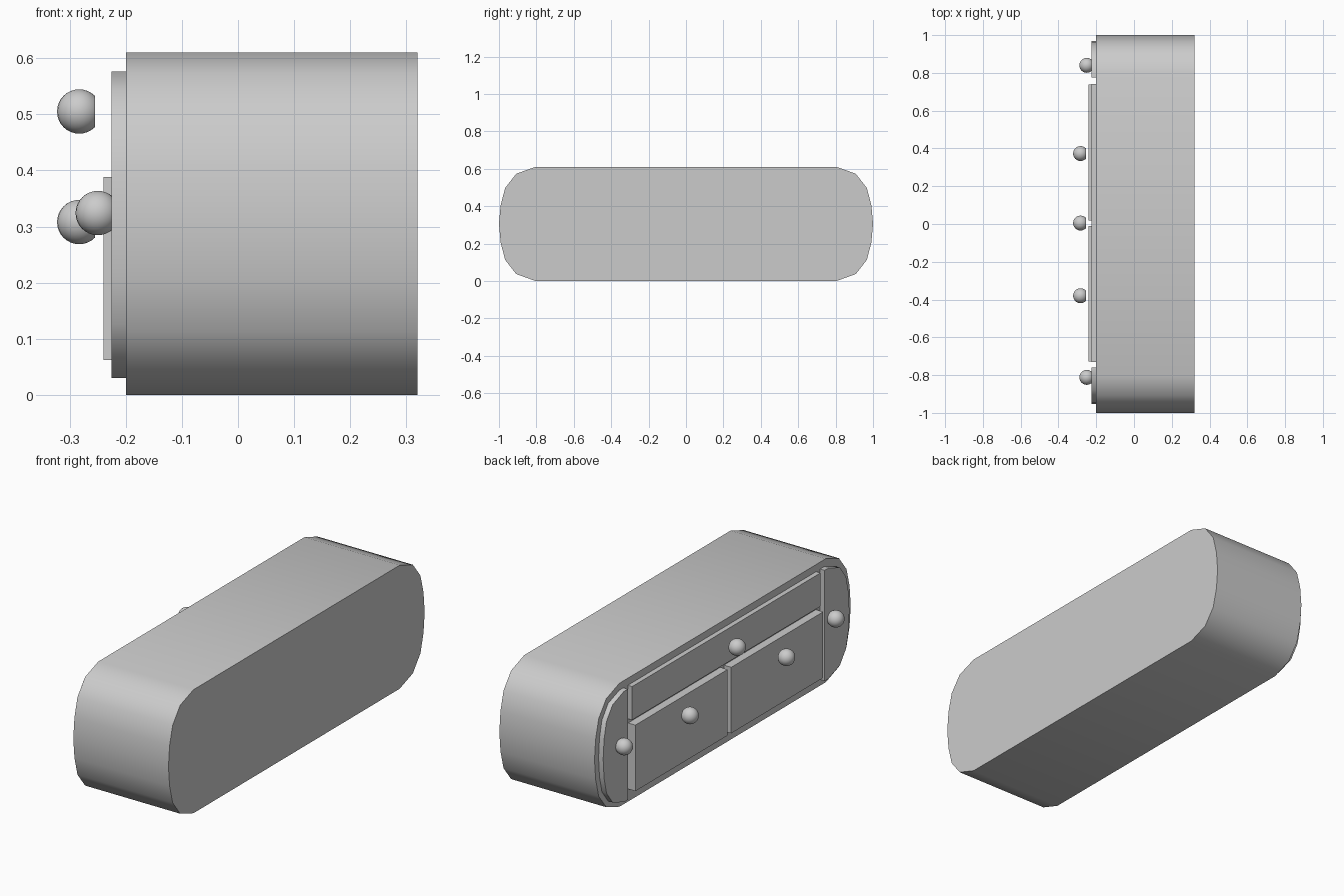
import bpy, bmesh
from math import radians
from mathutils import Matrix

if "Cube" in bpy.data.objects:
    bpy.data.objects.remove(bpy.data.objects["Cube"])

SHIFT = 0.007          # the fronts sit slightly off centre on the carcass
MID = 0.305            # mid height


def finish(bm, name, angle=None):
    bmesh.ops.recalc_face_normals(bm, faces=bm.faces[:])
    me = bpy.data.meshes.new(name)
    bm.to_mesh(me)
    bm.free()
    ob = bpy.data.objects.new(name, me)
    bpy.context.collection.objects.link(ob)
    if angle:
        bpy.ops.object.select_all(action='DESELECT')
        ob.select_set(True)
        bpy.context.view_layer.objects.active = ob
        bpy.ops.object.shade_smooth_by_angle(angle=radians(angle))
    return ob


def extrude_profile(name, pts, x0, x1, angle=None):
    """Solid from a (y, z) outline, running from x0 to x1."""
    bm = bmesh.new()
    face = bm.faces.new([bm.verts.new((x0, y, z)) for y, z in pts])
    ext = bmesh.ops.extrude_face_region(bm, geom=[face], use_keep_orig=True)
    verts = [g for g in ext['geom'] if isinstance(g, bmesh.types.BMVert)]
    bmesh.ops.translate(bm, verts=verts, vec=(x1 - x0, 0, 0))
    return finish(bm, name, angle)


def board(name, y0, y1, z0, z1, x0):
    extrude_profile(name, [(y0, z0), (y1, z0), (y1, z1), (y0, z1)], x0, -0.2)


def knob(name, x, y, z, r=0.0395):
    """Ball with a flat cut at the back."""
    bm = bmesh.new()
    bmesh.ops.create_uvsphere(bm, u_segments=24, v_segments=16, radius=r)
    cut = bmesh.ops.bisect_plane(bm, geom=bm.verts[:] + bm.edges[:] + bm.faces[:],
                                 plane_co=(0.028, 0, 0), plane_no=(1, 0, 0), clear_outer=True)
    rim = [g for g in cut['geom_cut'] if isinstance(g, bmesh.types.BMEdge)]
    bmesh.ops.holes_fill(bm, edges=rim, sides=0)
    bm.transform(Matrix.Translation((x, y, z)))
    finish(bm, name, 35)


def mirror_z(upper):
    """Complete an upper half outline with its lower half (last point is on the middle)."""
    return upper + [(y, 2 * MID - z) for y, z in reversed(upper[:-1])]


# rounded carcass
side = mirror_z([(0.805, 0.61), (0.908, 0.573), (0.967, 0.497), (0.991, 0.405), (1.0, MID)])
extrude_profile("cabinet_body", side + [(-y, z) for y, z in reversed(side)], -0.2, 0.32, 40)

# curved end doors
door = mirror_z([(0.768, 0.578), (0.80, 0.578), (0.887, 0.546), (0.935, 0.482),
                 (0.954, 0.40), (0.961, MID)])
for s, label in ((1, "left"), (-1, "right")):
    extrude_profile(label + "_end_door", [(s * y + SHIFT, z - 0.002) for y, z in door],
                    -0.225, -0.2, 40)
    knob(label + "_door_knob", -0.25, s * 0.826 + 0.014, 0.324)

# drawers
board("top_drawer", -0.73, 0.74, 0.41, 0.575, -0.224)
knob("top_drawer_knob", -0.283, 0.005, 0.505)
for y0, y1, ky, label in ((0.018, 0.738, 0.373, "left"), (-0.728, -0.01, -0.38, "right")):
    board(label + "_drawer", y0, y1, 0.062, 0.388, -0.24)
    knob(label + "_drawer_knob", -0.283, ky, 0.308)
